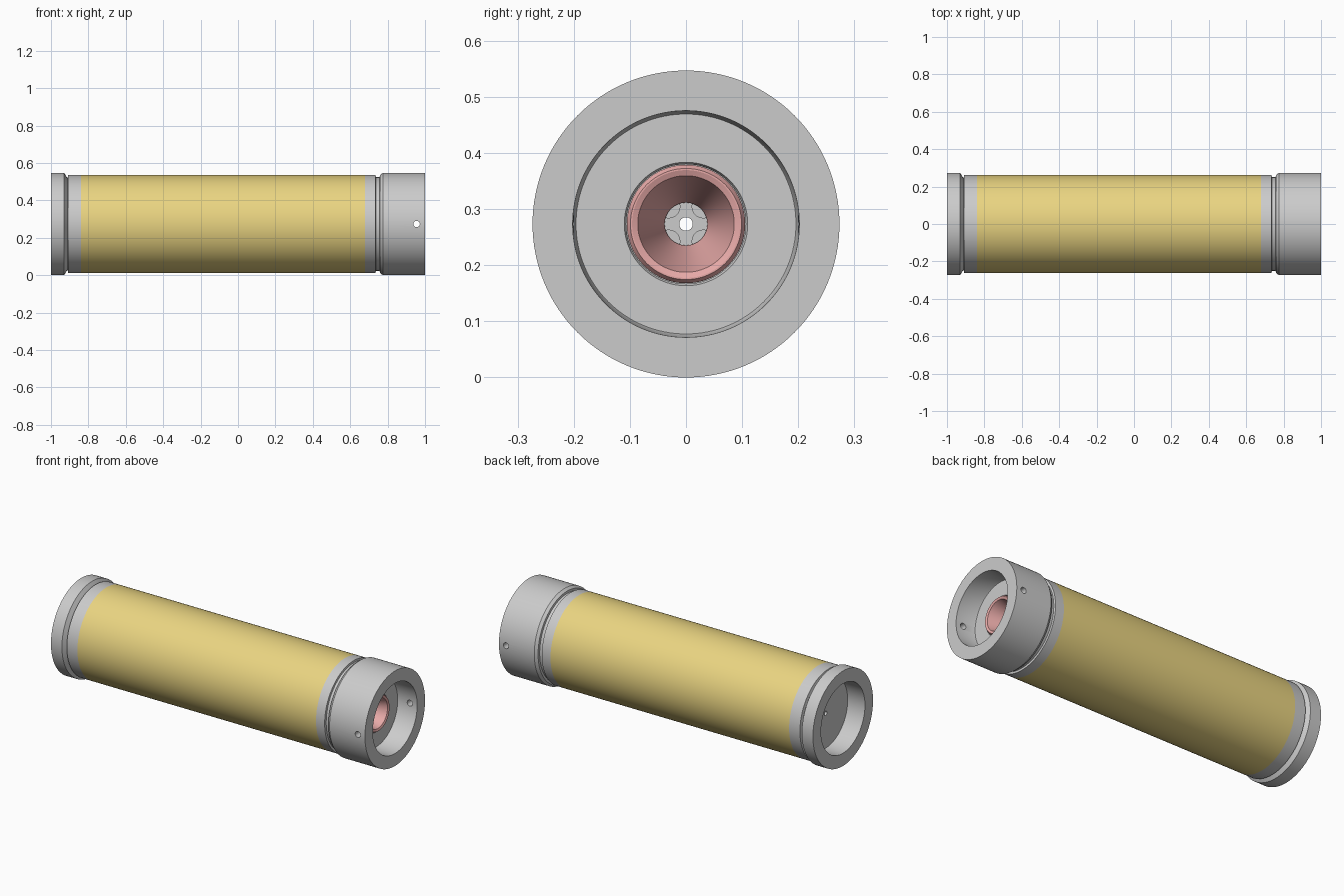
import bpy, bmesh
from math import cos, sin, pi, radians

if "Cube" in bpy.data.objects:
    bpy.data.objects.remove(bpy.data.objects["Cube"])

AXIS_Z = 0.2735
SEGS = 128


def material(name, color):
    m = bpy.data.materials.new(name)
    m.diffuse_color = color
    m.use_nodes = True
    m.node_tree.nodes["Principled BSDF"].inputs["Base Color"].default_value = m.diffuse_color
    return m


def smooth(obj):
    bpy.ops.object.select_all(action='DESELECT')
    obj.select_set(True)
    bpy.context.view_layer.objects.active = obj
    bpy.ops.object.shade_smooth_by_angle(angle=radians(20))


def lathe(name, profile, mat=None):
    """Revolve a closed (x, radius) profile around the long axis."""
    bm = bmesh.new()
    rings = []
    for i in range(SEGS):
        a = 2 * pi * i / SEGS
        rings.append([bm.verts.new((x, r * cos(a), AXIS_Z + r * sin(a))) for x, r in profile])
    n = len(profile)
    for i in range(SEGS):
        p, q = rings[i], rings[(i + 1) % SEGS]
        for j in range(n):
            k = (j + 1) % n
            bm.faces.new((p[j], p[k], q[k], q[j]))
    bmesh.ops.recalc_face_normals(bm, faces=bm.faces)
    mesh = bpy.data.meshes.new(name)
    bm.to_mesh(mesh)
    bm.free()
    obj = bpy.data.objects.new(name, mesh)
    bpy.context.collection.objects.link(obj)
    if mat:
        mesh.materials.append(mat)
    smooth(obj)
    return obj


def cylinder(name, radius, depth, loc, rot, verts=32):
    bpy.ops.mesh.primitive_cylinder_add(vertices=verts, radius=radius, depth=depth,
                                        location=loc, rotation=rot)
    obj = bpy.context.object
    obj.name = name
    return obj


yellow = material("yellow", (0.82, 0.66, 0.22, 1))
pink = material("pink", (0.80, 0.40, 0.39, 1))

# Turned housing: recessed end caps, grooves, central bore
housing = lathe("housing", [
    (1.0, 0.2735), (1.0, 0.202), (0.885, 0.198), (0.88, 0.196),
    (0.88, 0.110), (0.872, 0.1065), (0.72, 0.1065), (0.72, 0.012),
    (-0.89, 0.012), (-0.89, 0.2), (-1.0, 0.2), (-1.0, 0.2735),
    (-0.93, 0.2735), (-0.912, 0.245), (-0.908, 0.2605), (-0.906, 0.2615),
    (-0.84, 0.2615), (-0.84, 0.258), (0.68, 0.258), (0.68, 0.2615),
    (0.735, 0.2615), (0.737, 0.25), (0.757, 0.25), (0.759, 0.262), (0.775, 0.2735)])

# Cross hole through both walls of the right cap
cutter = cylinder("cross_hole_cutter", 0.017, 0.8, (0.955, 0, AXIS_Z), (pi / 2, 0, 0))
cutter.hide_render = True
mod = housing.modifiers.new("cross_hole", 'BOOLEAN')
mod.operation = 'DIFFERENCE'
mod.solver = 'EXACT'
mod.object = cutter
bpy.context.view_layer.objects.active = housing
bpy.ops.object.modifier_apply(modifier=mod.name)
bpy.data.objects.remove(cutter)
smooth(housing)

# Yellow sleeve, flush with the tube
lathe("sleeve", [(-0.84, 0.2615), (0.68, 0.2615), (0.68, 0.2585), (-0.84, 0.2585)], yellow)

# Pink funnel insert
lathe("funnel", [
    (0.73, 0.038), (0.892, 0.086), (0.896, 0.096), (0.896, 0.099),
    (0.886, 0.1055), (0.73, 0.1055)], pink)

# Four round pads leaving a cross channel at the funnel bottom
for sy in (-1, 1):
    for sz in (-1, 1):
        pad = cylinder("channel_pad", 0.021, 0.008,
                       (0.722, sy * 0.031, AXIS_Z + sz * 0.031), (0, pi / 2, 0))
        smooth(pad)
